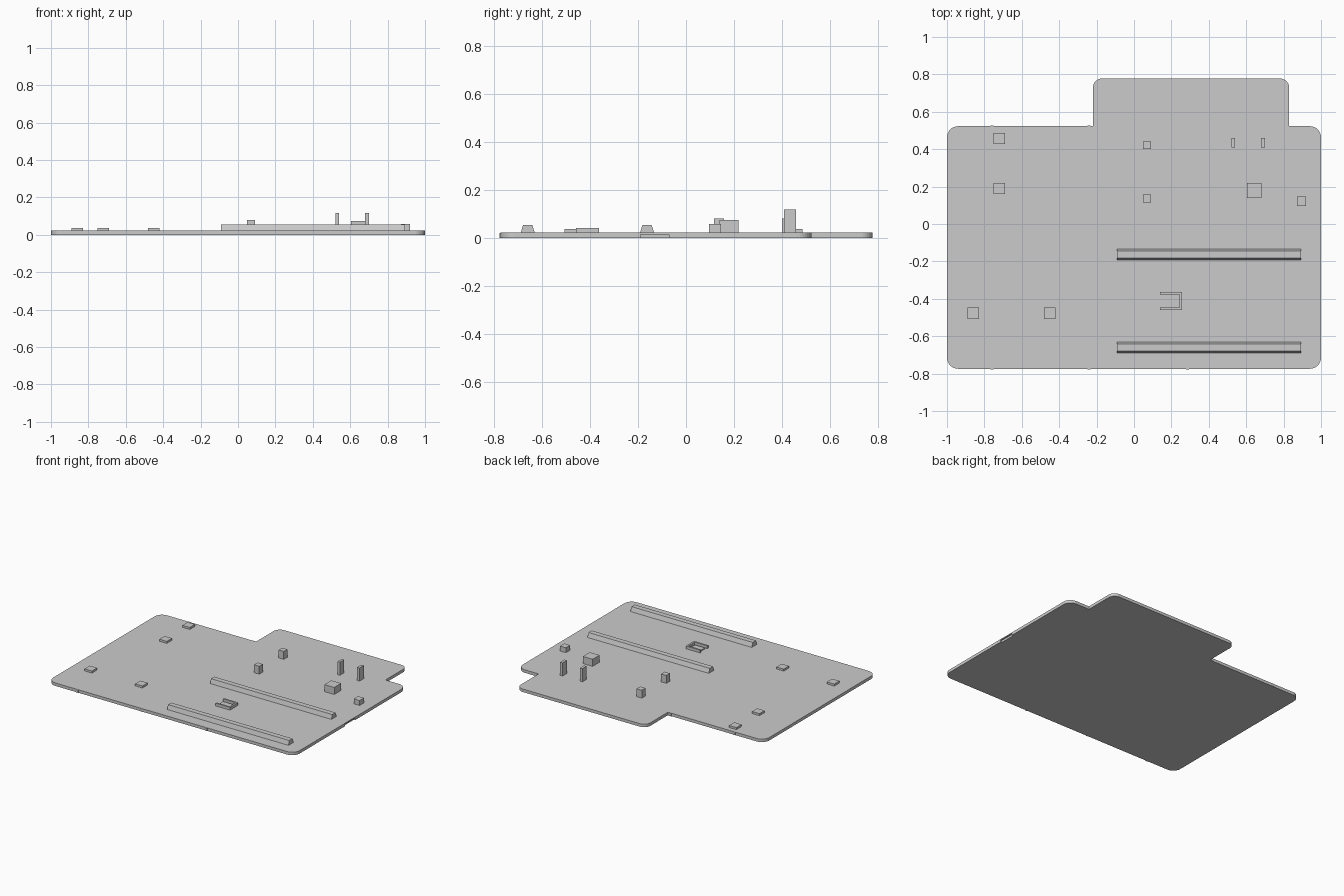
import bpy, bmesh, math

old = bpy.data.objects.get("Cube")
if old:
    bpy.data.objects.remove(old, do_unlink=True)

grey = bpy.data.materials.new("plain grey")
grey.use_nodes = True
COLOR = (0.6, 0.6, 0.6, 1)
grey.diffuse_color = COLOR
grey.node_tree.nodes["Principled BSDF"].inputs["Base Color"].default_value = COLOR

THICK = 0.022


def extrude(name, points, vector):
    """Closed prism made by sweeping a flat outline along a vector."""
    bm = bmesh.new()
    face = bm.faces.new([bm.verts.new(p) for p in points])
    top = bmesh.ops.extrude_face_region(bm, geom=[face])["geom"]
    bmesh.ops.translate(bm, vec=vector, verts=[v for v in top if isinstance(v, bmesh.types.BMVert)])
    bmesh.ops.recalc_face_normals(bm, faces=bm.faces)
    mesh = bpy.data.meshes.new(name)
    bm.to_mesh(mesh)
    bm.free()
    mesh.materials.append(grey)
    obj = bpy.data.objects.new(name, mesh)
    bpy.context.collection.objects.link(obj)
    return obj


def box(name, x0, x1, y0, y1, z0, z1):
    outline = [(x0, y0, z0), (x1, y0, z0), (x1, y1, z0), (x0, y1, z0)]
    return extrude(name, outline, (0, 0, z1 - z0))


def block(name, x, y, width, depth, top):
    return box(name, x - width / 2, x + width / 2, y - depth / 2, y + depth / 2, THICK - 0.002, top)


def corner(cx, cy, radius, start, steps=8):
    """Quarter circle, counter-clockwise from the start angle."""
    angles = [math.radians(start + 90 * i / steps) for i in range(steps + 1)]
    return [(cx + radius * math.cos(a), cy + radius * math.sin(a), 0) for a in angles]


# Base plate with rounded corners and a wide tab at the back
FRONT, BACK, TAB = -0.774, 0.523, 0.778
R, T = 0.06, 0.05
outline = corner(-1 + R, FRONT + R, R, 180) + corner(1 - R, FRONT + R, R, 270)
outline += corner(1 - R, BACK - R, R, 0) + [(0.83, BACK, 0)]
outline += corner(0.83 - T, TAB - T, T, 0) + corner(-0.22 + T, TAB - T, T, 90)
outline += [(-0.22, BACK, 0)] + corner(-1 + R, BACK - R, R, 90)
plate = extrude("base_plate", outline, (0, 0, THICK))

# Shallow slot under the left edge
cutter = box("edge_slot_cutter", 0.99, 1.05, -0.19, -0.07, -0.02, 0.015)
cutter.hide_render = True
cutter.hide_viewport = True
cut = plate.modifiers.new("edge slot", 'BOOLEAN')
cut.operation = 'DIFFERENCE'
cut.solver = 'EXACT'
cut.object = cutter

# Tiny nubs along the front and back edges
for i, (x, y) in enumerate([(-0.76, FRONT), (-0.24, FRONT), (0.285, FRONT),
                            (-0.76, BACK), (-0.24, BACK)]):
    box(f"edge_nub_{i + 1}", x - 0.008, x + 0.008, y - 0.004, y + 0.004, 0, THICK - 0.001)

# Long rails with sloping sides
for name, y in (("front_rail", -0.69), ("rear_rail", -0.192)):
    profile = [(0, 0.02), (0.06, 0.02), (0.048, 0.054), (0.01, 0.054)]
    extrude(name, [(-0.092, y + dy, z) for dy, z in profile], (0.984, 0, 0))

# Low square pads
for i, (x, y) in enumerate([(-0.72, 0.457), (-0.72, 0.19), (-0.86, -0.477), (-0.45, -0.477)]):
    block(f"square_pad_{i + 1}", x, y, 0.06, 0.06, 0.037)

# Short posts, upright pins and larger blocks
for i, y in enumerate((0.137, 0.421)):
    block(f"short_post_{i + 1}", 0.07, y, 0.042, 0.042, 0.08)
for i, x in enumerate((0.53, 0.69)):
    block(f"upright_pin_{i + 1}", x, 0.434, 0.02, 0.05, 0.118)
block("large_block", 0.643, 0.18, 0.08, 0.08, 0.074)
block("side_block", 0.896, 0.121, 0.048, 0.05, 0.058)

# U-shaped clip, open to the right, around a low block
x0, x1, y0, y1, w = 0.14, 0.256, -0.459, -0.363, 0.013
clip = [(x0, y0), (x1, y0), (x1, y1), (x0, y1),
        (x0, y1 - w), (x1 - w, y1 - w), (x1 - w, y0 + w), (x0, y0 + w)]
extrude("clip_wall", [(x, y, THICK - 0.002) for x, y in clip], (0, 0, 0.022))
block("clip_core", 0.19, -0.41, 0.08, 0.046, 0.03)
